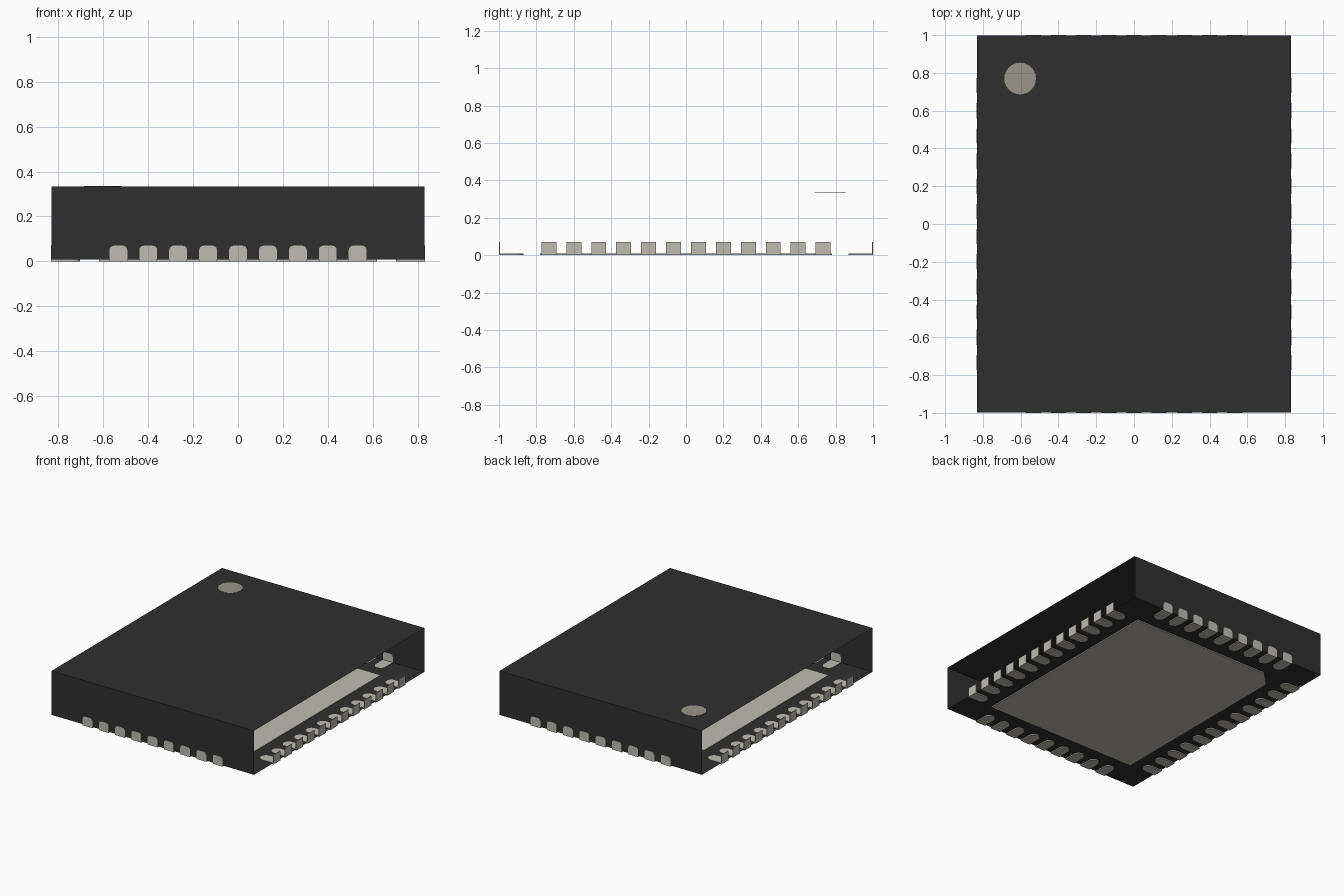
import bpy, bmesh, math
from mathutils import Matrix, Vector

if "Cube" in bpy.data.objects:
    bpy.data.objects.remove(bpy.data.objects["Cube"], do_unlink=True)

HX, HY = 0.83, 0.998          # half size of the shell
Z0, Z1 = 0.008, 0.334         # shell bottom and top
PITCH, PAD_W, PAD_L, TAB_H = 0.1333, 0.08, 0.13, 0.07


def material(name, rgb):
    m = bpy.data.materials.new(name)
    m.use_nodes = True
    m.diffuse_color = (*rgb, 1)
    bsdf = m.node_tree.nodes["Principled BSDF"]
    bsdf.inputs["Base Color"].default_value = (*rgb, 1)
    bsdf.inputs["Roughness"].default_value = 0.7
    return m


black = material("black plastic", (0.028, 0.028, 0.028))
metal = material("tin metal", (0.52, 0.50, 0.45))
grey = material("marker grey", (0.32, 0.30, 0.245))


def add_plate(bm, outline, z0, z1, matrix=Matrix.Identity(4)):
    """Extrude a flat outline from z0 to z1, then place it with a matrix."""
    verts = [bm.verts.new((x, y, z0)) for x, y in outline]
    face = bm.faces.new(verts)
    ext = bmesh.ops.extrude_face_region(bm, geom=[face])["geom"]
    top = [v for v in ext if isinstance(v, bmesh.types.BMVert)]
    bmesh.ops.translate(bm, verts=top, vec=(0, 0, z1 - z0))
    bmesh.ops.transform(bm, verts=verts + top, matrix=matrix)


def mesh_from(bm, name, mat):
    bmesh.ops.recalc_face_normals(bm, faces=bm.faces)
    me = bpy.data.meshes.new(name)
    bm.to_mesh(me)
    bm.free()
    me.materials.append(mat)
    return me


def place(name, me, matrix=Matrix.Identity(4)):
    ob = bpy.data.objects.new(name, me)
    ob.matrix_world = matrix
    bpy.context.collection.objects.link(ob)
    return ob


def arc(cx, cy, r, a0, a1, n):
    return [(cx + r * math.cos(math.radians(a0 + (a1 - a0) * i / n)),
             cy + r * math.sin(math.radians(a0 + (a1 - a0) * i / n))) for i in range(n + 1)]


# Package shell: thin-walled box, open at both x ends
bm = bmesh.new()
bmesh.ops.create_cube(bm, size=1)
for v in bm.verts:
    v.co = Vector((v.co.x * 2 * HX, v.co.y * 2 * HY, Z1 if v.co.z > 0 else Z0))
bm.normal_update()
bmesh.ops.delete(bm, geom=[f for f in bm.faces if abs(f.normal.x) > 0.5], context='FACES_ONLY')
place("package_shell", mesh_from(bm, "package_shell", black))

# Thermal pad underneath, with one chamfered corner
bm = bmesh.new()
add_plate(bm, [(-0.62, -0.78), (0.62, -0.78), (0.62, 0.78), (-0.51, 0.78), (-0.62, 0.67)], 0, 0.010)
place("thermal_pad", mesh_from(bm, "thermal_pad", metal))

# Round marker on the top face
bm = bmesh.new()
add_plate(bm, arc(-0.603, 0.77, 0.084, 0, 345, 23), Z1 - 0.001, Z1 + 0.002)
place("corner_marker", mesh_from(bm, "corner_marker", grey))


def contact_mesh(name, corner):
    """Contact at the -y edge: outer face at y = 0, foot running towards +y."""
    h = PAD_W / 2
    bm = bmesh.new()
    # foot with a rounded inner end
    add_plate(bm, [(-h, 0), (h, 0)] + arc(0, PAD_L - h, h, 0, 180, 10), 0, 0.010)
    # upright tab on the wall
    if corner:
        top = (arc(h - corner, TAB_H - corner, corner, 0, 90, 4)
               + arc(corner - h, TAB_H - corner, corner, 90, 180, 4))
    else:
        top = [(h, TAB_H), (-h, TAB_H)]
    add_plate(bm, [(-h, 0), (h, 0)] + top, -0.005, 0, Matrix.Rotation(math.pi / 2, 4, 'X'))
    return mesh_from(bm, name, metal)


end_contact = contact_mesh("end_contact", 0.02)
side_contact = contact_mesh("side_contact", 0)

# Rows of contacts: name, mesh, count, distance from centre, turn
rows = (("front_contact", end_contact, 9, 1.0, 0),
        ("left_contact", side_contact, 12, HX + 0.003, 90),
        ("back_contact", end_contact, 9, 1.0, 180),
        ("right_contact", side_contact, 12, HX + 0.003, 270))
for name, me, count, dist, turn in rows:
    for i in range(count):
        offset = (i - (count - 1) / 2) * PITCH
        place(f"{name}_{i + 1}", me,
              Matrix.Rotation(math.radians(turn), 4, 'Z') @ Matrix.Translation((offset, -dist, 0)))
